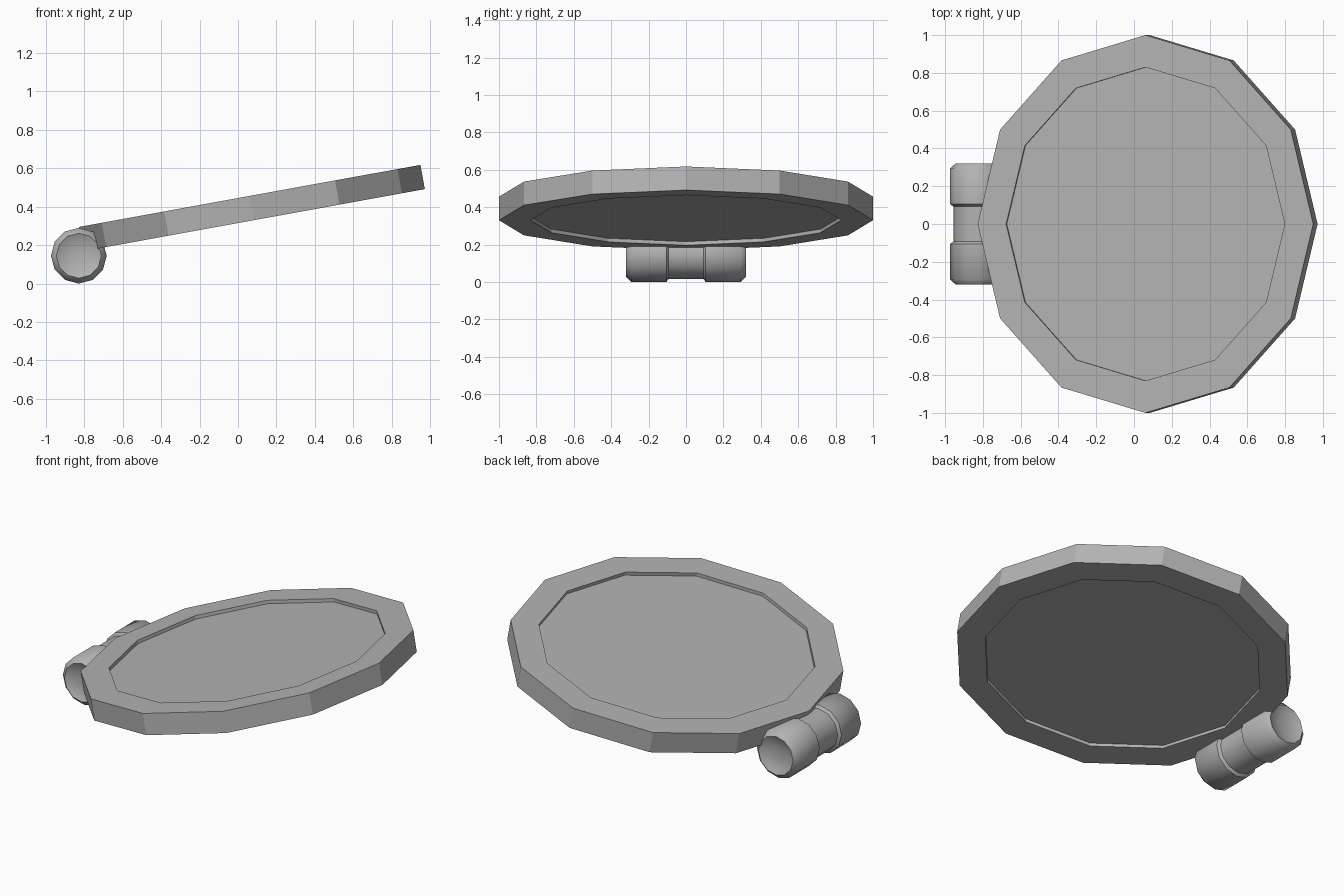
import bpy, bmesh, math
from mathutils import Matrix

if "Cube" in bpy.data.objects:
    bpy.data.objects.remove(bpy.data.objects["Cube"])

SIDES = 12

# Mid grey shared by both parts
grey = bpy.data.materials.new("mid_grey")
grey.diffuse_color = (0.45, 0.45, 0.45, 1)
grey.use_nodes = True
grey.node_tree.nodes["Principled BSDF"].inputs["Base Color"].default_value = grey.diffuse_color


def lathe(name, profile, matrix):
    """Spin a list of (radius, height) rings around z, cap both ends, then place it."""
    bm = bmesh.new()
    rings = []
    for r, h in profile:
        rings.append([bm.verts.new((r * math.cos(2 * math.pi * i / SIDES),
                                    r * math.sin(2 * math.pi * i / SIDES), h))
                      for i in range(SIDES)])
    for a, b in zip(rings, rings[1:]):
        for i in range(SIDES):
            j = (i + 1) % SIDES
            bm.faces.new((a[i], a[j], b[j], b[i]))
    bm.faces.new(rings[0][::-1])
    bm.faces.new(rings[-1])
    bm.transform(matrix)
    bmesh.ops.recalc_face_normals(bm, faces=bm.faces)
    mesh = bpy.data.meshes.new(name)
    bm.to_mesh(mesh)
    bm.free()
    mesh.materials.append(grey)
    obj = bpy.data.objects.new(name, mesh)
    bpy.context.collection.objects.link(obj)
    return obj


# Tilted oval plate with a shallow recess on both faces
half, recess = 0.064, 0.02
upper = [(1.0, half), (0.83, half), (0.83, half - recess)]
plate_profile = [(r, -h) for r, h in reversed(upper)] + upper
lathe("plate", plate_profile,
      Matrix.Translation((0.072, 0, 0.393))
      @ Matrix.Rotation(math.radians(-10.3), 4, 'Y')
      @ Matrix.Diagonal((0.903, 1, 1, 1)))

# Hinge barrel with chamfered, slightly dished ends and a narrower waist
end = [(0.128, 0.093), (0.145, 0.105), (0.145, 0.293), (0.117, 0.32),
       (0.09, 0.307), (0.05, 0.298), (0.015, 0.296)]
hinge_profile = [(r, -h) for r, h in reversed(end)] + end
hinge = lathe("hinge_barrel", hinge_profile,
              Matrix.Translation((-0.828, 0, 0.145))
              @ Matrix.Rotation(math.radians(90), 4, 'X'))
bpy.context.view_layer.objects.active = hinge
hinge.select_set(True)
bpy.ops.object.shade_smooth_by_angle(angle=math.radians(50))
